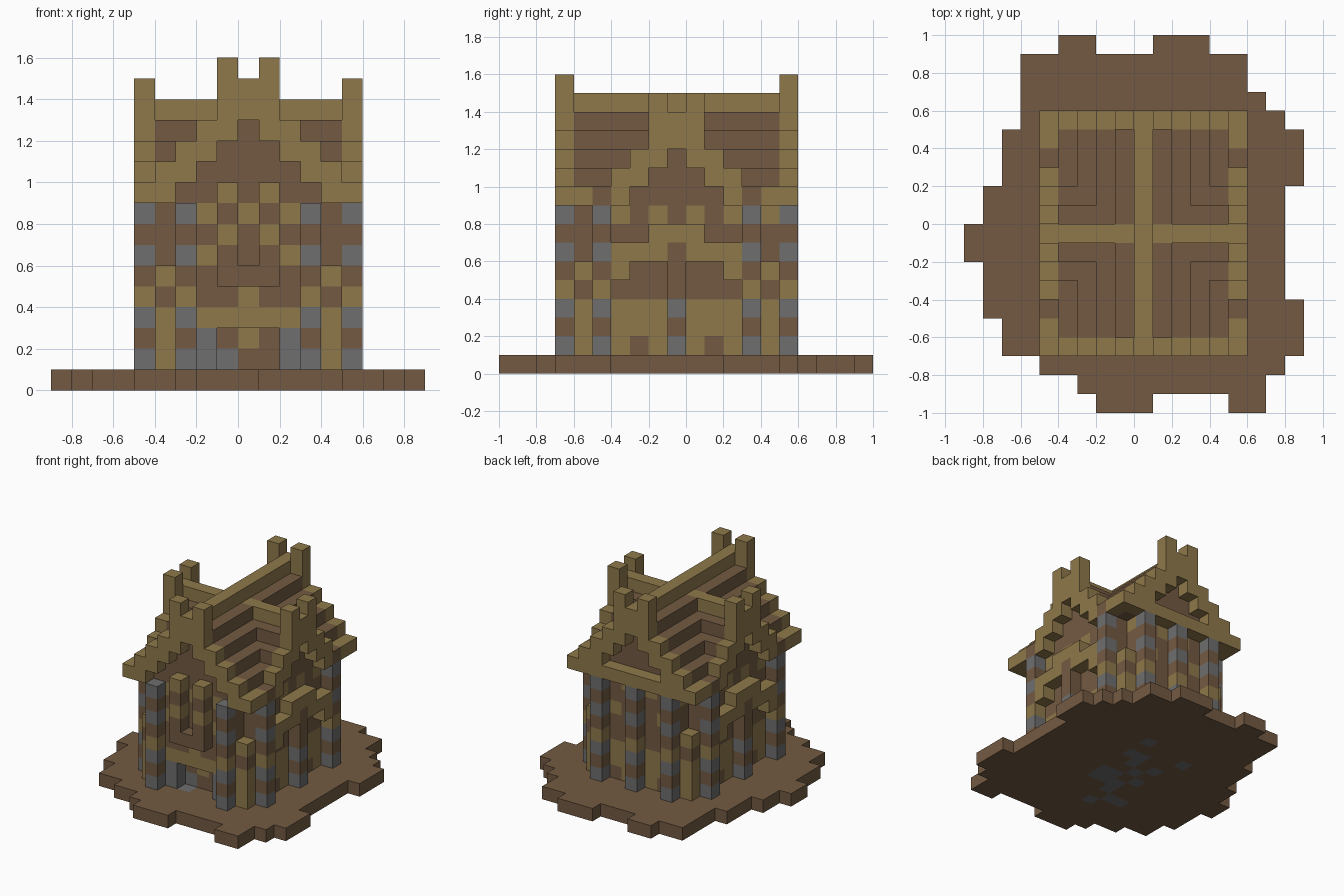
import bpy
import bmesh
from mathutils import Vector

old = bpy.data.objects.get("Cube")
if old:
    bpy.data.objects.remove(old, do_unlink=True)

S = 0.1            # block size
MID = -1           # building centre row along y
cells = {}         # (x, y, z) -> (part, colour letter); u, v are measured from the building centre


def material(name, rgb):
    m = bpy.data.materials.new(name)
    m.use_nodes = True
    m.diffuse_color = (*rgb, 1)
    m.node_tree.nodes["Principled BSDF"].inputs["Base Color"].default_value = (*rgb, 1)
    return m


MATS = [material("brown_timber", (0.171, 0.102, 0.054)),
        material("tan_timber", (0.275, 0.19, 0.07)),
        material("grey_stone", (0.156, 0.156, 0.156))]
LETTERS = "btg"


def put(part, u, v, k, c):
    if c in LETTERS:
        cells[(u, v + MID, k)] = (part, c)


def column(part, u, v, pattern, start=1):
    for n, c in enumerate(pattern):
        put(part, u, v, start + n, c)


def wall(part, rows, place):
    """Rows of colour letters from the ground up, each centred on the wall."""
    for n, row in enumerate(rows):
        for m, c in enumerate(row):
            u, v = place(m - len(row) // 2)
            put(part, u, v, n + 1, c)


def slab(rows):
    for y0, y1, x0, x1 in rows:
        for y in range(y0, y1):
            for x in range(x0, x1):
                cells[(x, y, 0)] = ("ground_slab", "b")


# ground slab with ragged edge and stone floor patches
slab([(9, 10, -4, -2), (9, 10, 1, 4), (7, 9, -6, 6), (6, 7, -6, 7), (5, 6, -6, 8),
      (2, 5, -7, 9), (0, 2, -8, 8), (-2, 0, -9, 8), (-4, -2, -8, 8), (-5, -4, -8, 9),
      (-7, -5, -7, 9), (-8, -7, -5, 8), (-9, -8, -3, 7), (-10, -9, -2, 1), (-10, -9, 5, 7)])
for x, y in [(-3, 2), (1, 3), (1, 1), (1, -3), (0, -3), (-2, -5), (-3, -5), (-2, 0), (-1, -1),
             (0, 0), (0, -2), (-1, -4), (-2, -2), (1, -2), (-1, -3), (0, 1), (-1, -6)]:
    cells[(x, y, 0)] = ("ground_slab", "g")

# roof: two crossing stepped pitches
for u in range(-4, 5):
    for v in range(-5, 6):
        top = max(14 - abs(u), 13 - abs(v) if abs(v) < 5 else 0)
        for k in (top - 1, top):
            put("roof", u, v, k, "b")

# walls with plugged gable ends
plain = ["tbtttbt", "ttttttt", "ttttttt", "bbbbbbb", "tbbbbbt", "btbbbtb", "bbbtbbb",
         "tbtbtbt", "bbbbbbb", "bbbbb", "bbb", "b"]
front = ["tg...gt", "tg...gt", "ttttttt", "bbbtbbb", "bbbbbbb", "btbbbtb", "bbbbbbb",
         "btbtbtb", "bbbbbbb", "bbbbb", "bbb", "b"]
wall("front_wall", front, lambda m: (m, -5))
wall("back_wall", plain, lambda m: (m, 5))
side = ["b" + r + "b" if len(r) == 7 else r for r in plain[:-1]]
for s in (-1, 1):
    wall("side_wall", side, lambda m: (4 * s, m))
wall("door", ["gbb", "btb"], lambda m: (m, -4))

# pillars of banded stone and timber, with short corner posts
BANDS = "gbgtbgbg"
for su in (-1, 1):
    for sv in (-1, 1):
        column("pillar", 3 * su, 6 * sv, BANDS)
        column("pillar", 5 * su, 4 * sv, BANDS)
        column("corner_post", 4 * su, 5 * sv, "tttbt")
        put("eave", 5 * su, 4 * sv, 9, "b")
        put("eave", 5 * su, 5 * sv, 9, "t")
    column("pillar", 5 * su, 0, "gbgbb")
column("pillar", 0, 6, BANDS)

# tie beam across the back pillars
for u in range(-4, 5):
    put("back_beam", u, 6, 9, "t")

# front balcony
for u in (-1, 0, 1):
    put("balcony_floor", u, -6, 5, "b")
for u in (-1, 1):
    column("balcony_post", u, -6, "btbt", 6)

# ridge beams
for v in range(-6, 7):
    put("main_ridge", 0, v, 14, "t")
for u in range(-5, 6):
    if u:
        k_roof = 14 - abs(u)
        if k_roof <= 13:
            put("cross_ridge", u, 0, 13, "t")


# stepped gable trims with twin finials
def gable(part, half, peak, place):
    for m in range(-half, half + 1):
        u, v = place(m)
        for k in (peak - abs(m) - 1, peak - abs(m)):
            put(part, u, v, k, "t")
        if abs(m) == 1:
            column(part, u, v, "tt", peak)


for s in (-1, 1):
    gable("main_gable", 4, 14, lambda m: (m, 6 * s))
    for e in (-5, 5):
        put("main_gable", e, 6 * s, 9, "t")
    gable("side_gable", 3, 13, lambda m: (5 * s, m))
    # small porch gable on each side
    for v, k in [(0, 7), (1, 7), (1, 6), (2, 6), (3, 6), (3, 5)]:
        for w in {v, -v}:
            put("porch_gable", 5 * s, w, k, "t")
    put("porch_gable", 5 * s, 0, 6, "b")

# one mesh per part, made of the exposed block faces
DIRS = [Vector(d) for d in [(1, 0, 0), (0, 1, 0), (0, 0, 1), (-1, 0, 0), (0, -1, 0), (0, 0, -1)]]
for part in sorted({p for p, c in cells.values()}):
    bm = bmesh.new()
    for pos, (p, c) in cells.items():
        if p != part:
            continue
        centre = Vector(pos) + Vector((0.5, 0.5, 0.5))
        for d in DIRS:
            if tuple(int(a + b) for a, b in zip(pos, d)) in cells:
                continue
            a = Vector((d.y, d.z, d.x)) / 2
            b = d.cross(a)
            mid = centre + d / 2
            quad = [mid - a - b, mid + a - b, mid + a + b, mid - a + b]
            face = bm.faces.new([bm.verts.new(q * S) for q in quad])
            face.material_index = LETTERS.index(c)
    bmesh.ops.remove_doubles(bm, verts=bm.verts, dist=0.001)
    mesh = bpy.data.meshes.new(part)
    bm.to_mesh(mesh)
    bm.free()
    for m in MATS:
        mesh.materials.append(m)
    bpy.context.collection.objects.link(bpy.data.objects.new(part, mesh))
